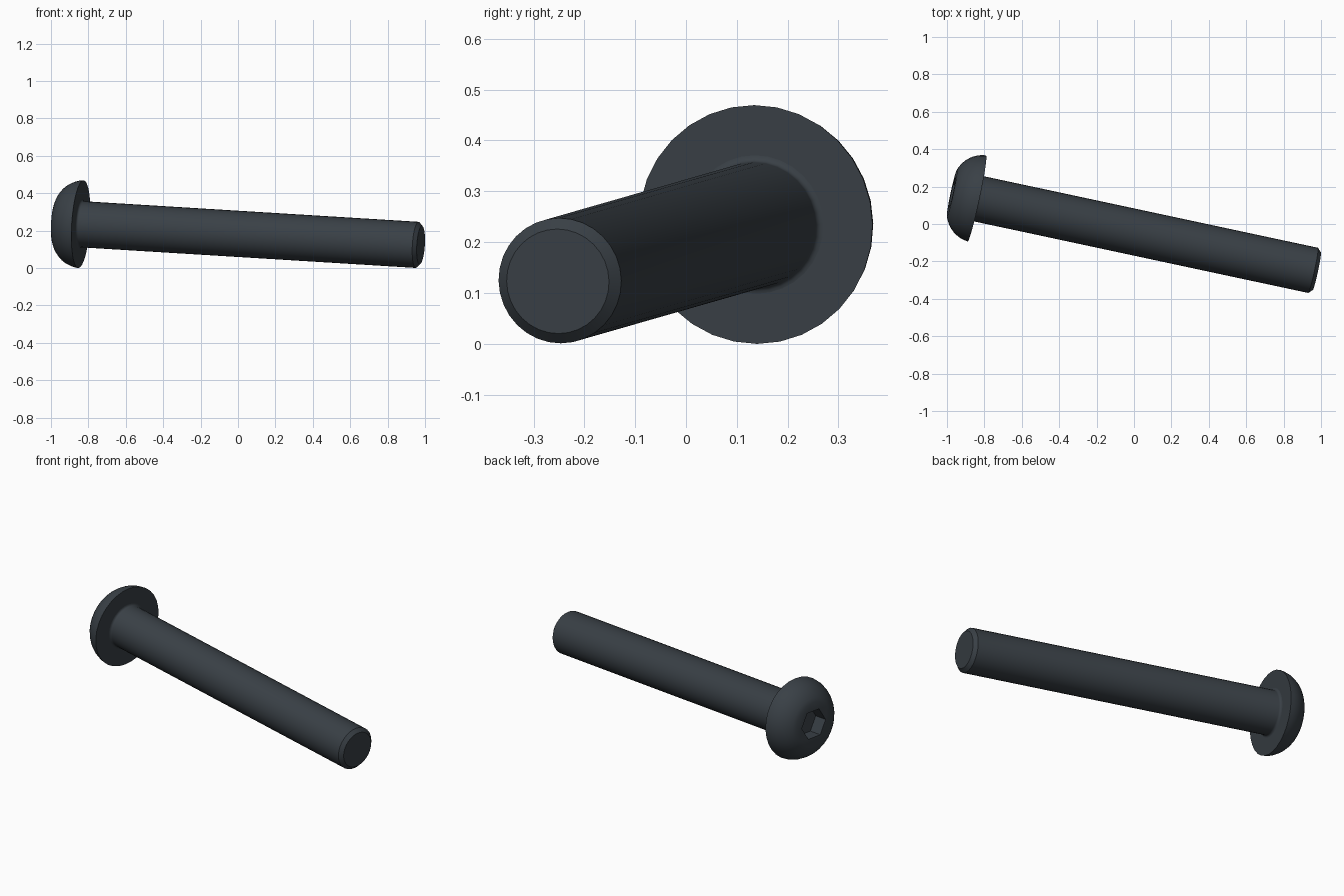
import bpy
import bmesh
from math import sin, cos, pi, radians
from mathutils import Matrix, Vector

cube = bpy.data.objects.get("Cube")
if cube:
    bpy.data.objects.remove(cube, do_unlink=True)

SEGMENTS = 32
SHANK_R, LENGTH = 0.1235, 1.862
HEAD_ARC, FLAT_R = 0.156, 0.128
SOCKET_R, SOCKET_DEPTH, HEAD_H = 0.089, 0.08, 0.136

steel = bpy.data.materials.new("dark_steel")
steel.use_nodes = True
colour = (0.041, 0.051, 0.061, 1)
steel.diffuse_color = colour
steel.node_tree.nodes["Principled BSDF"].inputs["Base Color"].default_value = colour

# Bolt frame: local z runs from the underside of the head to the tip
axis = Vector((0.976, -0.209, -0.06)).normalized()
side = Vector((0.209, 0.976, 0)).normalized()
side = (side - axis * side.dot(axis)).normalized()
frame = Matrix((side, axis.cross(side), axis)).transposed().to_4x4()
frame.translation = (-0.84, 0.137, 0.2345)


def ring(bm, radius, z, count=SEGMENTS):
    return [bm.verts.new((radius * cos(2 * pi * i / count),
                          radius * sin(2 * pi * i / count), z))
            for i in range(count)]


def join(bm, a, b):
    for i in range(len(a)):
        j = (i + 1) % len(a)
        bm.faces.new((a[i], a[j], b[j], b[i]))


def lathe(bm, profile):
    rings = [ring(bm, r, z) for r, z in profile]
    for a, b in zip(rings, rings[1:]):
        join(bm, a, b)
    return rings


def finish(bm, name):
    bmesh.ops.recalc_face_normals(bm, faces=bm.faces)
    mesh = bpy.data.meshes.new(name)
    bm.to_mesh(mesh)
    bm.free()
    mesh.materials.append(steel)
    obj = bpy.data.objects.new(name, mesh)
    bpy.context.collection.objects.link(obj)
    obj.matrix_world = frame
    bpy.ops.object.select_all(action="DESELECT")
    obj.select_set(True)
    bpy.context.view_layer.objects.active = obj
    bpy.ops.object.shade_smooth_by_angle(angle=radians(30))


# Shank with a fillet under the head and a chamfered tip
fillet = 0.013
profile = [(SHANK_R + fillet * (1 - sin(a)), fillet * (1 - cos(a)))
           for a in (i * pi / 8 for i in range(5))]
profile += [(SHANK_R, LENGTH - 0.02), (0.103, LENGTH)]
bm = bmesh.new()
rings = lathe(bm, profile)
bm.faces.new(rings[-1])
finish(bm, "shank")

# Domed head with a flat underside
bm = bmesh.new()
low, high = radians(4.5), radians(72)
angles = [low + (high - low) * i / 8 for i in range(9)]
rings = lathe(bm, [(FLAT_R + HEAD_ARC * (cos(a) - cos(high)),
                    -HEAD_ARC * (sin(a) - sin(low))) for a in angles])
bm.faces.new(rings[0])

# Hexagonal socket sunk into the flat top
top_z = rings[-1][0].co.z
mouth = ring(bm, SOCKET_R, top_z, 6)
floor = ring(bm, SOCKET_R, top_z + SOCKET_DEPTH, 6)
join(bm, mouth, floor)
bm.faces.new(floor)
rim = [e for e in bm.edges
       if all(v in rings[-1] for v in e.verts) or all(v in mouth for v in e.verts)]
bmesh.ops.triangle_fill(bm, edges=rim, use_beauty=True, normal=(0, 0, -1))
finish(bm, "button_head")
